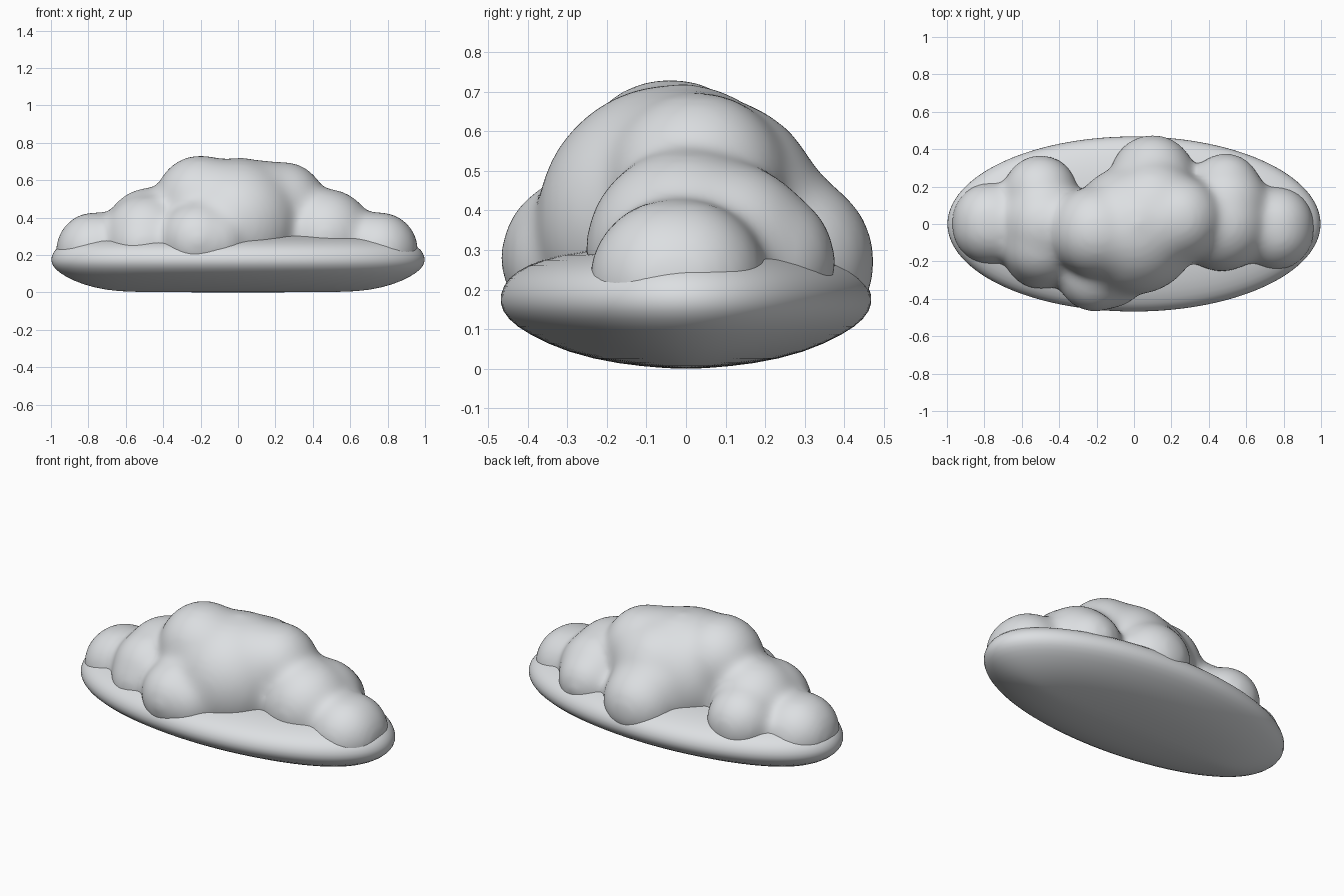
import bpy, bmesh, math
from mathutils import Matrix, Vector

cube = bpy.data.objects.get("Cube")
if cube:
    bpy.data.objects.remove(cube, do_unlink=True)

mat = bpy.data.materials.new("pale grey")
mat.use_nodes = True
colour = (0.72, 0.74, 0.76, 1)
mat.diffuse_color = colour
mat.node_tree.nodes["Principled BSDF"].inputs["Base Color"].default_value = colour


def add_object(name, bm):
    mesh = bpy.data.meshes.new(name)
    bmesh.ops.recalc_face_normals(bm, faces=bm.faces)
    for f in bm.faces:
        f.smooth = True
    bm.to_mesh(mesh)
    bm.free()
    mesh.materials.append(mat)
    ob = bpy.data.objects.new(name, mesh)
    bpy.context.scene.collection.objects.link(ob)
    return ob


# Oval cushion under the cloud: a spun profile, its rings lengthened sideways
# by a fixed amount so the rim is equally plump all round
LENGTHEN = 0.53
profile = [(0, 0), (0.05, 0.001), (0.17, 0.011), (0.3, 0.04), (0.4, 0.087), (0.452, 0.125),
           (0.474, 0.165), (0.464, 0.21), (0.432, 0.246), (0.37, 0.275), (0.27, 0.3),
           (0.12, 0.312), (0, 0.315)]
bm = bmesh.new()
verts = [bm.verts.new((r, 0, z)) for r, z in profile]
edges = [bm.edges.new(pair) for pair in zip(verts, verts[1:])]
bmesh.ops.spin(bm, geom=verts + edges, axis=(0, 0, 1), cent=(0, 0, 0),
               angle=math.tau, steps=64)
bmesh.ops.remove_doubles(bm, verts=bm.verts, dist=0.001)
for v in bm.verts:
    r = v.co.xy.length
    if r > 0.01:
        v.co.x *= (r + LENGTHEN) / r
base = add_object("cloud_base", bm)
base.modifiers.new("round", 'SUBSURF').levels = 1

# Puffs: x, y, z, radius
puffs = [
    (-0.765, -0.01, 0.22, 0.2), (-0.765, 0.015, 0.22, 0.2),       # ends
    (0.755, -0.038, 0.22, 0.2), (0.755, -0.005, 0.22, 0.2),
    (-0.5, 0.17, 0.28, 0.19), (-0.5, -0.15, 0.25, 0.19),          # right shoulder
    (-0.49, -0.1, 0.3, 0.215), (-0.47, 0, 0.315, 0.235),
    (0.47, 0, 0.3, 0.245), (0.49, 0.19, 0.27, 0.18),              # left shoulder
    (0.49, 0.1, 0.29, 0.225),
    (0, -0.03, 0.37, 0.338), (-0.2, -0.04, 0.49, 0.234),          # crown
    (0.02, 0, 0.485, 0.225), (0.24, 0.03, 0.47, 0.22),
    (0.1, 0.06, 0.4, 0.275), (-0.1, -0.05, 0.45, 0.255), (0.13, 0, 0.45, 0.245),
    (-0.21, -0.265, 0.28, 0.195), (-0.13, -0.255, 0.27, 0.187),   # front
    (-0.17, -0.2, 0.33, 0.19),
    (0.1, 0.25, 0.27, 0.218), (0.08, 0.18, 0.33, 0.22),           # back
]
FLOOR = 0.14
SWELL = 0.012
bm = bmesh.new()
for x, y, z, r in puffs:
    new = bmesh.ops.create_icosphere(bm, subdivisions=4, radius=r + SWELL,
                                     matrix=Matrix.Translation(Vector((x, y, z))))
    for v in new["verts"]:
        v.co.z = max(v.co.z, FLOOR)
cloud = add_object("cloud_puffs", bm)

# Fuse the puffs and soften the valleys between them
remesh = cloud.modifiers.new("fuse", 'REMESH')
remesh.mode = 'VOXEL'
remesh.voxel_size = 0.018
remesh.use_smooth_shade = True
soften = cloud.modifiers.new("soften", 'SMOOTH')
soften.factor = 0.5
soften.iterations = 45
